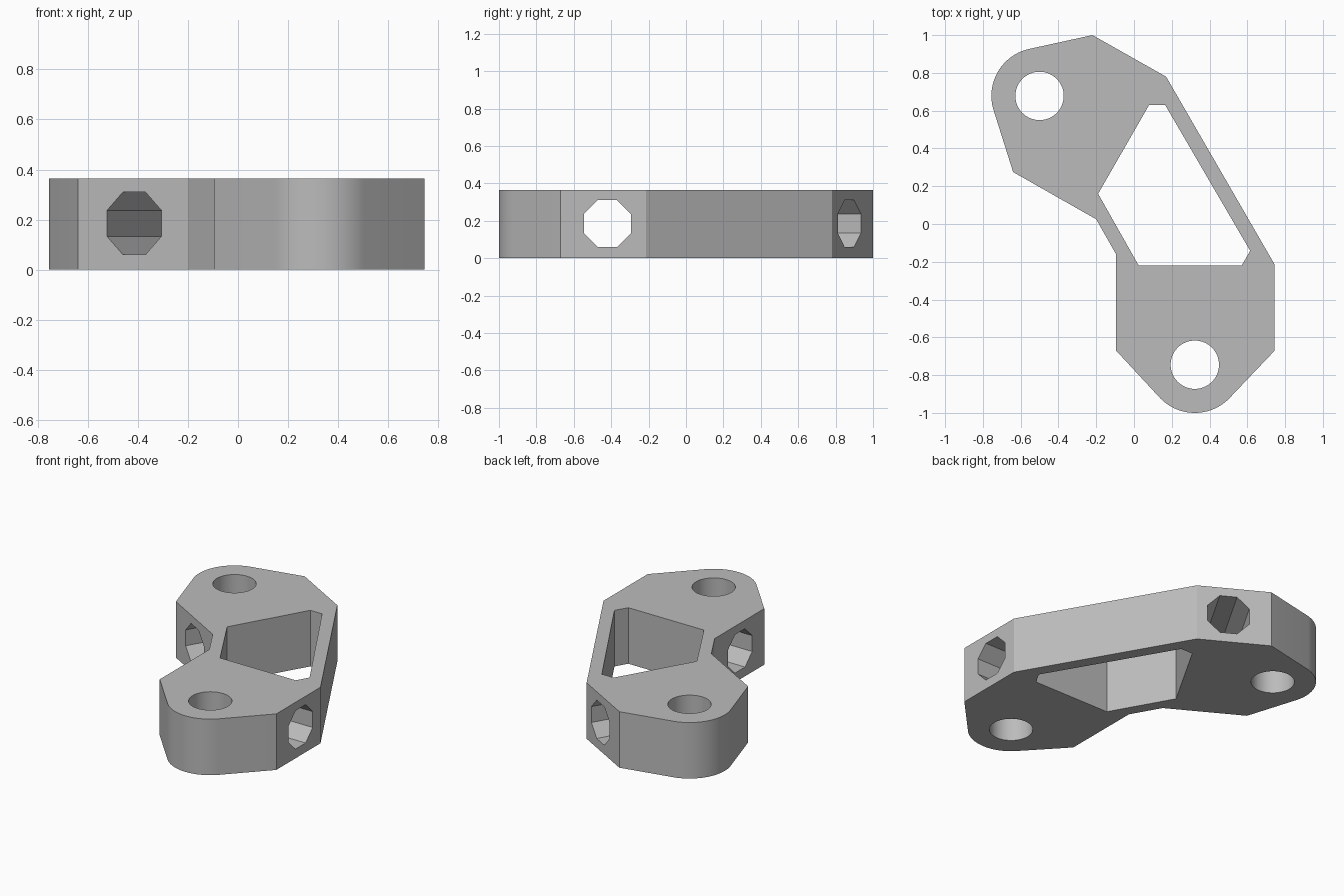
import bpy
import bmesh
from math import cos, sin, radians
from mathutils import Matrix, Vector

HEIGHT = 0.365
HOLE_R = 0.128
BOSS_R = 0.255
FRONT_EYE = (0.322, -0.745)
BACK_EYE = (-0.5, 0.678)

cube = bpy.data.objects.get("Cube")
if cube:
    bpy.data.objects.remove(cube, do_unlink=True)

grey = bpy.data.materials.new("plain grey")
grey.use_nodes = True
colour = (0.5, 0.5, 0.5, 1)
grey.diffuse_color = colour
grey.node_tree.nodes["Principled BSDF"].inputs["Base Color"].default_value = colour


def arc(centre, radius, start, end, steps):
    angles = [radians(start + (end - start) * i / steps) for i in range(steps + 1)]
    return [(centre[0] + radius * cos(a), centre[1] + radius * sin(a)) for a in angles]


def prism(name, outline, z0, z1, matrix=Matrix()):
    """Extrude a counter-clockwise outline from z0 to z1."""
    bm = bmesh.new()
    face = bm.faces.new([bm.verts.new((x, y, z0)) for x, y in outline])
    result = bmesh.ops.extrude_face_region(bm, geom=[face])
    moved = [v for v in result["geom"] if isinstance(v, bmesh.types.BMVert)]
    bmesh.ops.translate(bm, verts=moved, vec=(0, 0, z1 - z0))
    bmesh.ops.recalc_face_normals(bm, faces=bm.faces)
    bm.transform(matrix)
    mesh = bpy.data.meshes.new(name)
    bm.to_mesh(mesh)
    bm.free()
    mesh.materials.append(grey)
    obj = bpy.data.objects.new(name, mesh)
    bpy.context.collection.objects.link(obj)
    return obj


def cross_bore(name, centre, direction):
    """Octagonal horizontal bore with flats facing up and sideways."""
    octagon = arc((0, 0), 0.125 / cos(radians(22.5)), 22.5, 337.5, 7)
    along = Vector(direction).normalized()
    side = Vector((0, 0, 1)).cross(along)
    turn = Matrix((side, (0, 0, 1), along)).transposed().to_4x4()
    place = Matrix.Translation((*centre, 0.185)) @ turn
    return prism(name, octagon, -0.6, 0.6, place)


# Body: two rounded lugs joined by slim rails
outline = [(0.745, -0.215), (0.17, 0.78), (-0.22, 1.0)]
outline += arc(BACK_EYE, BOSS_R, 105, 195, 24)
outline += [(-0.64, 0.275), (-0.2, 0.025), (-0.095, -0.16), (-0.095, -0.67)]
outline += arc(FRONT_EYE, BOSS_R, 225, 315, 24)
outline += [(0.745, -0.67)]
body = prism("link_body", outline, 0, HEIGHT)

# Cutters: middle window, upright eyes and cross bores
window = [(0.025, -0.22), (0.57, -0.22), (0.615, -0.142),
          (0.165, 0.63), (0.08, 0.63), (-0.19, 0.16)]
cutters = [prism("window_cutter", window, -0.1, HEIGHT + 0.1)]
for name, eye in (("front_eye_cutter", FRONT_EYE), ("back_eye_cutter", BACK_EYE)):
    ring = arc(eye, HOLE_R, 0, 354.375, 63)
    cutters.append(prism(name, ring, -0.1, HEIGHT + 0.1))
cutters.append(cross_bore("front_bore_cutter", (0.325, -0.42), (1, 0, 0)))
cutters.append(cross_bore("back_bore_cutter", (-0.205, 0.51), (0.5, 0.866, 0)))

bpy.ops.object.select_all(action="DESELECT")
bpy.context.view_layer.objects.active = body
body.select_set(True)
for cutter in cutters:
    cutter.hide_render = True
    cut = body.modifiers.new(cutter.name, "BOOLEAN")
    cut.operation = "DIFFERENCE"
    cut.solver = "EXACT"
    cut.object = cutter
    bpy.ops.object.modifier_apply(modifier=cut.name)
    bpy.data.objects.remove(cutter, do_unlink=True)

# Round surfaces smooth, corners crisp
bpy.ops.object.shade_smooth_by_angle(angle=radians(20))
